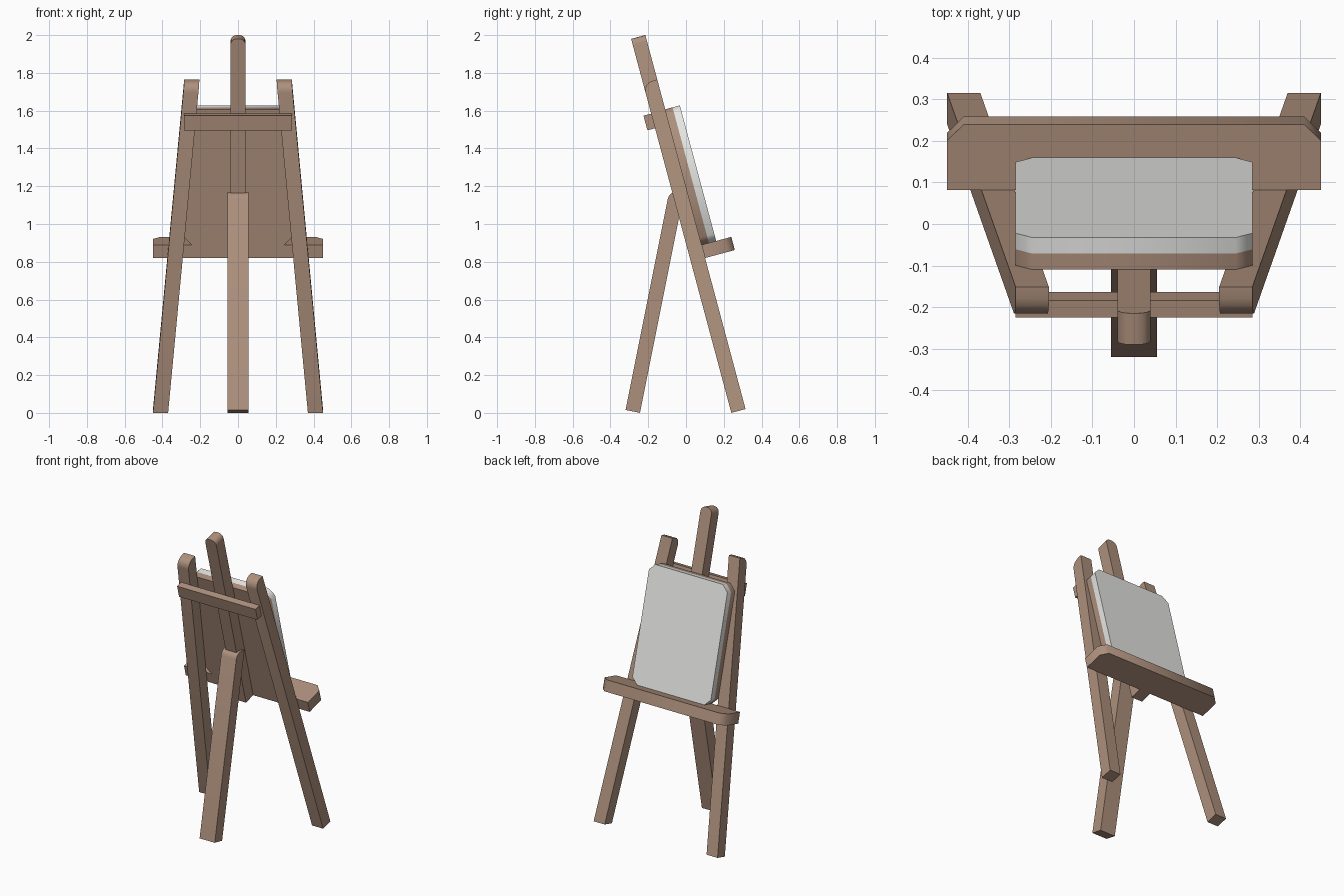
import bpy, bmesh
from math import sin, cos, radians, pi
from mathutils import Vector

if "Cube" in bpy.data.objects:
    bpy.data.objects.remove(bpy.data.objects["Cube"], do_unlink=True)


def material(name, colour):
    m = bpy.data.materials.new(name)
    m.use_nodes = True
    m.diffuse_color = (*colour, 1)
    bsdf = m.node_tree.nodes["Principled BSDF"]
    bsdf.inputs["Base Color"].default_value = (*colour, 1)
    bsdf.inputs["Roughness"].default_value = 0.8
    return m


wood = material("warm wood", (0.42, 0.28, 0.205))
canvas_grey = material("canvas grey", (0.8, 0.8, 0.78))

TILT = radians(15)      # lean of the main frame
PROP = radians(11.3)    # lean of the prop leg
THICK = 0.078           # timber thickness


def frame(x, n, v):
    """Main frame: n runs out of its rear face, v runs up along it."""
    return (x, 0.24 + n * cos(TILT) - v * sin(TILT), n * sin(TILT) + v * cos(TILT))


def prop(x, n, v):
    """Prop leg space, leaning the other way."""
    return (x, -0.32 + n * cos(PROP) + v * sin(PROP), 0.0155 - n * sin(PROP) + v * cos(PROP))


def rectangle(a0, a1, b0, b1, radii=(0, 0, 0, 0), steps=1):
    """Rectangle outline, each corner optionally rounded (counter-clockwise)."""
    corners = [Vector(c) for c in ((a0, b0), (a1, b0), (a1, b1), (a0, b1))]
    points = []
    for i, (c, r) in enumerate(zip(corners, radii)):
        if not r:
            points.append(c)
            continue
        back = (corners[i - 1] - c).normalized()
        ahead = (corners[(i + 1) % 4] - c).normalized()
        for k in range(steps + 1):
            t = pi / 2 * k / steps
            points.append(c + back * r * (1 - sin(t)) + ahead * r * (1 - cos(t)))
    return points


def prism(name, outline, d0, d1, place, mat):
    """Extrude an outline from d0 to d1; place maps (a, b, d) to the world."""
    bm = bmesh.new()
    low, high = ([bm.verts.new(place(p.x, p.y, d)) for p in outline] for d in (d0, d1))
    bm.faces.new(low[::-1])
    bm.faces.new(high)
    for i in range(len(outline)):
        j = (i + 1) % len(outline)
        bm.faces.new((low[i], low[j], high[j], high[i]))
    bmesh.ops.recalc_face_normals(bm, faces=bm.faces)
    mesh = bpy.data.meshes.new(name)
    bm.to_mesh(mesh)
    bm.free()
    mesh.materials.append(mat)
    mesh.polygons.foreach_set("use_smooth", [True] * len(mesh.polygons))
    mesh.set_sharp_from_angle(angle=radians(50))
    obj = bpy.data.objects.new(name, mesh)
    bpy.context.collection.objects.link(obj)
    return obj


# Splayed side legs, rounded at the top front edge
leg_outline = rectangle(0, THICK, 0, 1.806, (0, 0, 0, 0.05), 4)
for side, label in ((1, "left"), (-1, "right")):
    prism(label + "_leg", leg_outline, 0.37, 0.45,
          lambda n, v, x, s=side: frame(s * (x - 0.0914 * v), n, v), wood)

# Centre mast with a rounded head
prism("centre_mast", rectangle(-0.04, 0.04, 0.828, 2.05, (0, 0, 0.033, 0.033), 4),
      0, THICK, lambda x, v, n: frame(x, n, v), wood)

# Prop leg, rounded where it meets the mast
prism("prop_leg", rectangle(0, THICK, 0, 1.185, (0, 0, 0, 0.045), 4),
      -0.055, 0.055, lambda n, v, x: prop(x, n, v), wood)

# Crossbar over the legs
prism("crossbar", rectangle(-0.285, 0.285, 1.56, 1.64),
      -0.042, 0, lambda x, v, n: frame(x, n, v), wood)

# Shelf with clipped outer corners
prism("shelf", rectangle(-0.45, 0.45, THICK, 0.241, (0, 0, 0.04, 0.04)),
      0.828, 0.9, lambda x, n, v: frame(x, n, v), wood)

# Backing board and canvas sharing one clipped outline
board = rectangle(-0.285, 0.285, 0.9, 1.643, (0.04,) * 4)
for name, n0, n1, mat in (("backing_board", THICK, 0.118, wood),
                          ("canvas", 0.118, 0.158, canvas_grey)):
    prism(name, board, n0, n1, lambda x, v, n: frame(x, n, v), mat)
